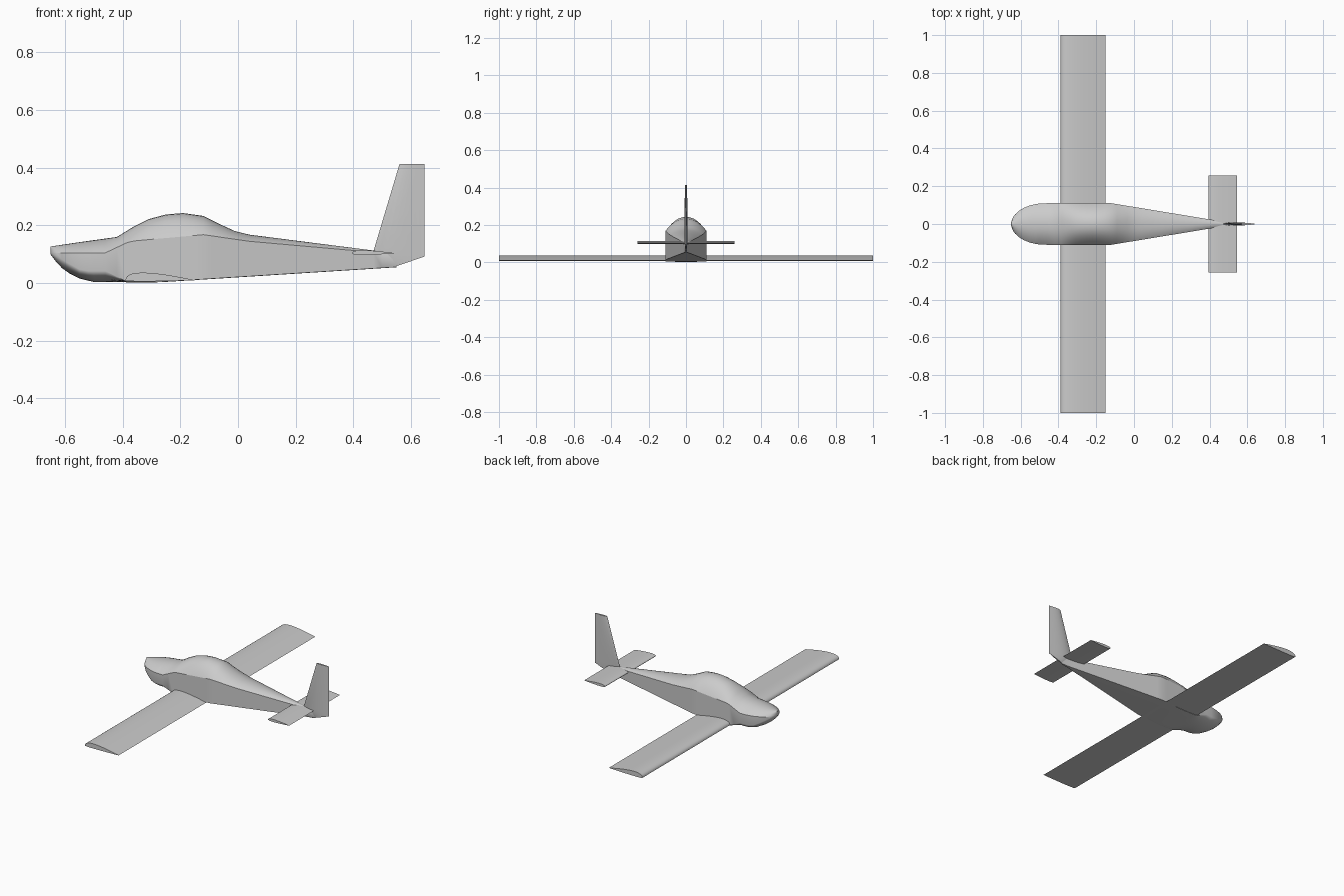
import bpy, bmesh
from math import sqrt, sin, cos, pi, radians

if "Cube" in bpy.data.objects:
    bpy.data.objects.remove(bpy.data.objects["Cube"])


def make_object(name, bm, angle=30):
    bmesh.ops.recalc_face_normals(bm, faces=bm.faces)
    mesh = bpy.data.meshes.new(name)
    bm.to_mesh(mesh)
    bm.free()
    obj = bpy.data.objects.new(name, mesh)
    bpy.context.collection.objects.link(obj)
    bpy.ops.object.select_all(action='DESELECT')
    obj.select_set(True)
    bpy.context.view_layer.objects.active = obj
    bpy.ops.object.shade_smooth_by_angle(angle=radians(angle))
    return obj


def loft(name, rings, angle=30):
    """Skin a list of closed rings and cap both ends."""
    bm = bmesh.new()
    loops = [[bm.verts.new(p) for p in ring] for ring in rings]
    n = len(loops[0])
    for a, b in zip(loops, loops[1:]):
        for i in range(n):
            j = (i + 1) % n
            bm.faces.new((a[i], a[j], b[j], b[i]))
    bm.faces.new(loops[0])
    bm.faces.new(loops[-1])
    return make_object(name, bm, angle)


def lookup(x, points):
    """Straight-line interpolation in a list of (x, value)."""
    for (x0, v0), (x1, v1) in zip(points, points[1:]):
        if x <= x1:
            t = max(0, (x - x0) / (x1 - x0))
            return v0 + (v1 - v0) * t
    return points[-1][1]


# Fuselage guide lines seen from the side
TOP = [(-.65, .127), (-.55, .142), (-.42, .16), (-.36, .197), (-.31, .222),
       (-.25, .238), (-.19, .243), (-.12, .233), (-.06, .203), (-.01, .18),
       (.04, .168), (.47, .113), (.55, .104)]
SHOULDER = [(-.65, .105), (-.46, .105), (-.375, .145), (-.12, .168),
            (-.03, .155), (.04, .145), (.55, .1)]
CHINE = [(-.65, .104), (-.54, .042), (-.46, .042), (-.385, .005),
         (-.27, .004), (.55, .056)]
BELLY = [(-.65, .1), (-.63, .073), (-.61, .052), (-.585, .034), (-.55, .016),
         (-.5, .004), (-.385, .003), (-.27, .003), (.55, .055)]


def half_width(x):
    if x < -.47:
        return .11 * sqrt(max(.004, 1 - ((x + .47) / .18) ** 2))
    return lookup(x, [(-.47, .11), (-.12, .11), (.5, .008), (.55, .003)])


def fuselage_ring(x, steps=16):
    w = half_width(x)
    top, sh, ch, bot = (lookup(x, c) for c in (TOP, SHOULDER, CHINE, BELLY))
    ring = []
    for i in range(steps + 1):
        s = cos(pi * i / steps)
        ring.append((x, w * s, sh + (top - sh) * (1 - abs(s) ** 2.2)))
    for i in range(steps + 1):
        a = pi * i / steps
        ring.append((x, -w * cos(a), ch + (bot - ch) * sin(a)))
    return ring


stations = [-.65, -.645, -.638, -.63, -.61, -.585, -.55, -.52, -.5, -.46, -.42,
            -.385, -.36, -.335, -.31, -.28, -.25, -.22, -.19, -.155, -.12, -.09,
            -.06, -.035, -.01, .015, .04, .15, .3, .47, .5, .55]
loft("fuselage", [fuselage_ring(x) for x in stations])


def wing(name, x0, chord, z, upper, lower, half_span, steps=20):
    """Constant-chord wing with an arched upper and lower skin."""
    def shape(t):
        return 2.6 * (sqrt(t) - t) * 1.5
    ts = [(1 - cos(pi * i / steps)) / 2 for i in range(steps + 1)]
    outline = [(x0 + chord * t, z + upper * shape(t)) for t in ts]
    outline += [(x0 + chord * t, z - lower * shape(t)) for t in ts[-2:0:-1]]
    loft(name, [[(x, y, zz) for x, zz in outline]
                for y in (-half_span, half_span)], 40)


wing("main_wing", -.39, .24, .01, .027, .004, 1.0)
wing("tailplane", .395, .15, .104, .010, .007, .258)


# Fin and rudder: thin lens sections from the keel to the tip
def fin_ring(le, te, z_le, z_te, thick, steps=8):
    ring = []
    for side in (1, -1):
        for i in range(steps):
            t = i / steps if side == 1 else 1 - i / steps
            ring.append((le + (te - le) * t, side * thick * sin(pi * t ** .7),
                         z_le + (z_te - z_le) * t))
    return ring


loft("tail_fin", [fin_ring(.54, .647, .056, .092, .004),
                  fin_ring(.47, .647, .112, .112, .009),
                  fin_ring(.56, .647, .413, .413, .006)], 40)
